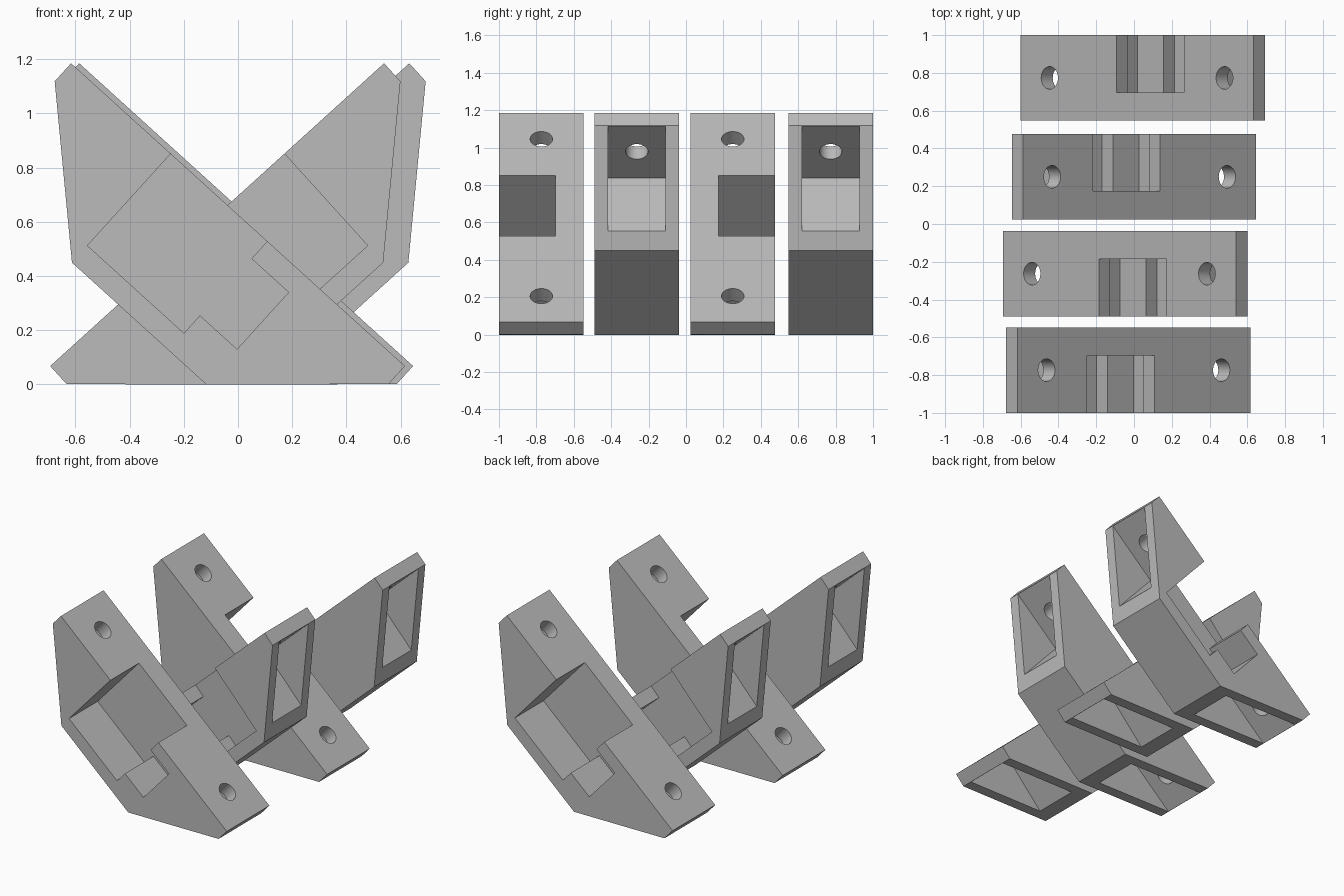
import bpy, bmesh, math

if "Cube" in bpy.data.objects:
    bpy.data.objects.remove(bpy.data.objects["Cube"])

ANG = math.radians(42.2)
CA, SA = math.cos(ANG), math.sin(ANG)
HALF, LIP, DEPTH, WIDTH, MID_Z = 0.832, 0.09, 0.543, 0.453, 0.626

grey = bpy.data.materials.new("grey plastic")
grey.diffuse_color = (0.5, 0.5, 0.5, 1)
grey.use_nodes = True
grey.node_tree.nodes["Principled BSDF"].inputs["Base Color"].default_value = grey.diffuse_color


def prism(name, profile, y0, y1, place):
    """Extrude a (u, v) profile: u runs along the sloping top, v into the body."""
    bm = bmesh.new()
    a = [bm.verts.new(place(u, v, y0)) for u, v in profile]
    b = [bm.verts.new(place(u, v, y1)) for u, v in profile]
    n = len(profile)
    bm.faces.new(a)
    bm.faces.new(b[::-1])
    for i in range(n):
        bm.faces.new((a[i], b[i], b[(i + 1) % n], a[(i + 1) % n]))
    bmesh.ops.recalc_face_normals(bm, faces=bm.faces)
    me = bpy.data.meshes.new(name)
    bm.to_mesh(me)
    bm.free()
    me.materials.append(grey)
    ob = bpy.data.objects.new(name, me)
    bpy.context.collection.objects.link(ob)
    return ob


def bolt_hole(u, place):
    """Round cutter from above the top face into the end pocket."""
    r, n = 0.06, 32
    bm = bmesh.new()
    rings = [[bm.verts.new(place(u + r * math.cos(2 * math.pi * i / n), v,
                                 r * math.sin(2 * math.pi * i / n)))
              for i in range(n)] for v in (-0.05, 0.13)]
    bm.faces.new(rings[0])
    bm.faces.new(rings[1][::-1])
    for i in range(n):
        j = (i + 1) % n
        bm.faces.new((rings[0][i], rings[1][i], rings[1][j], rings[0][j]))
    bmesh.ops.recalc_face_normals(bm, faces=bm.faces)
    me = bpy.data.meshes.new("hole_cutter")
    bm.to_mesh(me)
    bm.free()
    me.materials.append(grey)
    ob = bpy.data.objects.new("hole_cutter", me)
    bpy.context.collection.objects.link(ob)
    return ob


def bracket(name, x, y, flip_x, flip_y):
    def place(u, v, w):
        return (x + flip_x * (u * CA - v * SA),
                y + flip_y * w,
                MID_Z - u * SA - v * CA)

    h = WIDTH / 2
    # Trapezoid body with short lips at both ends
    body = prism(name, [(-HALF, 0), (HALF, 0), (HALF, LIP), (0.335, DEPTH),
                        (-0.335, DEPTH), (-HALF, LIP)], -h, h, place)
    # Side notch with undercut
    cutters = [prism("notch_cutter",
                     [(-0.335, -0.1), (0.146, -0.1), (0.146, 0.087), (0.331, 0.087),
                      (0.331, 0.37), (0.146, 0.37), (0.146, 0.458), (-0.335, 0.458)],
                     -h - 0.05, -h + 0.303, place)]
    # End pockets and bolt holes
    for s in (-1, 1):
        cutters.append(prism("pocket_cutter",
                             [(s * 0.414, 0.091), (s * 1.0, 0.091),
                              (s * 1.0, 0.7), (s * 0.414, 0.7)],
                             -0.154, 0.154, place))
        cutters.append(bolt_hole(s * 0.625, place))
    for c in cutters:
        c.hide_render = True
        m = body.modifiers.new("cut", 'BOOLEAN')
        m.operation, m.solver, m.object = 'DIFFERENCE', 'EXACT', c
    # Bake the cuts and drop the cutters
    dg = bpy.context.evaluated_depsgraph_get()
    me = bpy.data.meshes.new_from_object(body.evaluated_get(dg))
    body.modifiers.clear()
    body.data = me
    me.materials.clear()
    me.materials.append(grey)
    for c in cutters:
        bpy.data.objects.remove(c)
    # Smooth hole walls only
    bpy.ops.object.select_all(action='DESELECT')
    body.select_set(True)
    bpy.context.view_layer.objects.active = body
    bpy.ops.object.shade_smooth_by_angle(angle=math.radians(30))


# Four brackets, alternating direction
bracket("front_bracket", 0.0, -0.7735, 1, 1)
bracket("front_middle_bracket", -0.077, -0.263, -1, 1)
bracket("back_middle_bracket", 0.03, 0.25, 1, -1)
bracket("back_bracket", 0.016, 0.7735, -1, -1)
